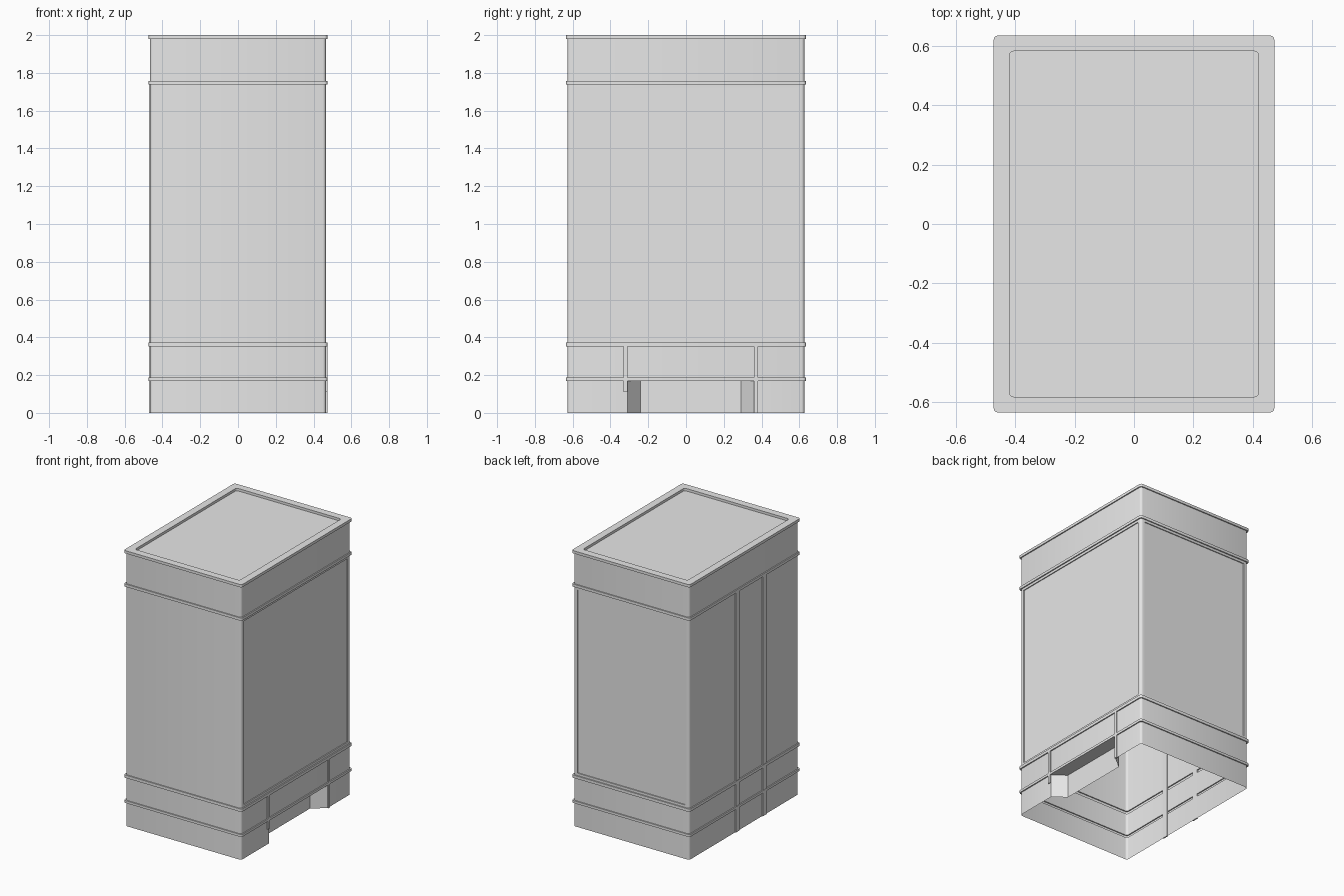
import bpy, bmesh, math
from mathutils import Vector

cube = bpy.data.objects.get("Cube")
if cube:
    bpy.data.objects.remove(cube, do_unlink=True)

HX, HY, R, LEDGE = 0.465, 0.627, 0.016, 0.008
BASE_TOP = 0.17

grey = bpy.data.materials.new("plain grey")
grey.use_nodes = True
grey.diffuse_color = (0.8, 0.8, 0.8, 1)
for node in grey.node_tree.nodes:
    if node.type == 'BSDF_PRINCIPLED':
        node.inputs["Base Color"].default_value = (0.8, 0.8, 0.8, 1)


def finish(bm, name, smooth=False):
    mesh = bpy.data.meshes.new(name)
    bm.to_mesh(mesh)
    bm.free()
    mesh.materials.append(grey)
    obj = bpy.data.objects.new(name, mesh)
    bpy.context.collection.objects.link(obj)
    if smooth:
        bpy.ops.object.select_all(action='DESELECT')
        obj.select_set(True)
        bpy.context.view_layer.objects.active = obj
        bpy.ops.object.shade_smooth_by_angle(angle=math.radians(35))
    return obj


def outline(off):
    """Rounded rectangle, counter-clockwise, starting at the +x +y corner."""
    pts = []
    for k, (sx, sy) in enumerate([(1, 1), (-1, 1), (-1, -1), (1, -1)]):
        cx, cy = sx * (HX + off - R), sy * (HY + off - R)
        for i in range(4):
            a = math.radians(90 * k + 30 * i)
            pts.append((cx + R * math.cos(a), cy + R * math.sin(a)))
    return pts


def skin(bm, lower, upper):
    n = len(lower)
    for i in range(n):
        j = (i + 1) % n
        bm.faces.new((lower[i], lower[j], upper[j], upper[i]))


def box(name, x0, x1, y0, y1, z0, z1):
    bm = bmesh.new()
    bmesh.ops.create_cube(bm, size=1)
    for v in bm.verts:
        v.co = Vector(((x0 + x1) / 2 + v.co.x * (x1 - x0),
                       (y0 + y1) / 2 + v.co.y * (y1 - y0),
                       (z0 + z1) / 2 + v.co.z * (z1 - z0)))
    return finish(bm, name)


# Tower walls, ledges, parapet and sunken roof as one stacked shell
profile = [(BASE_TOP, 0)]
for z0, z1 in [(0.17, 0.188), (0.352, 0.373), (1.738, 1.758), (1.98, 2.0)]:
    profile += [(z0, 0), (z0, LEDGE), (z1, LEDGE), (z1, 0)]
profile = profile[1:-1] + [(2.0, -0.045), (1.982, -0.045)]
bm = bmesh.new()
rings = [[bm.verts.new((x, y, z)) for x, y in outline(off)] for z, off in profile]
for lower, upper in zip(rings, rings[1:]):
    skin(bm, lower, upper)
bm.faces.new(rings[-1])
bm.normal_update()

# Sunken wall panels on the main storey
panels = [f for f in bm.faces if f.calc_area() > 0.5
          and (f.normal.x > 0.9 or f.normal.y > 0.9)]
bmesh.ops.inset_individual(bm, faces=panels, thickness=0.025, depth=0)
bmesh.ops.inset_individual(bm, faces=panels, thickness=0.001, depth=-0.006)
finish(bm, "tower_shell", True)

# Ground storey, open below, with a splayed entrance bay on the +x side
bay = [(HX, -0.31), (HX - 0.09, -0.24), (HX - 0.09, 0.29), (HX, 0.36)]
path = outline(0) + bay
bm = bmesh.new()
low = [bm.verts.new((x, y, 0)) for x, y in path]
high = [bm.verts.new((x, y, BASE_TOP)) for x, y in path]
skin(bm, low, high)
finish(bm, "ground_storey", True)

# Ceiling over the entrance bay
bm = bmesh.new()
bm.faces.new([bm.verts.new((x, y, BASE_TOP)) for x, y in bay])
finish(bm, "bay_ceiling")

# Slim posts framing the entrance bay
box("bay_post_front", HX - 0.005, HX + LEDGE, -0.33, -0.31, 0.11, 0.36)
box("bay_post_back", HX - 0.005, HX + LEDGE, 0.36, 0.38, 0, 0.36)

# Shallow pilasters running up the -x wall
for name, y in [("pilaster_front", -0.23), ("pilaster_back", 0.08)]:
    box(name, -HX - 0.006, -HX + 0.003, y - 0.022, y + 0.022, 0, 1.74)
